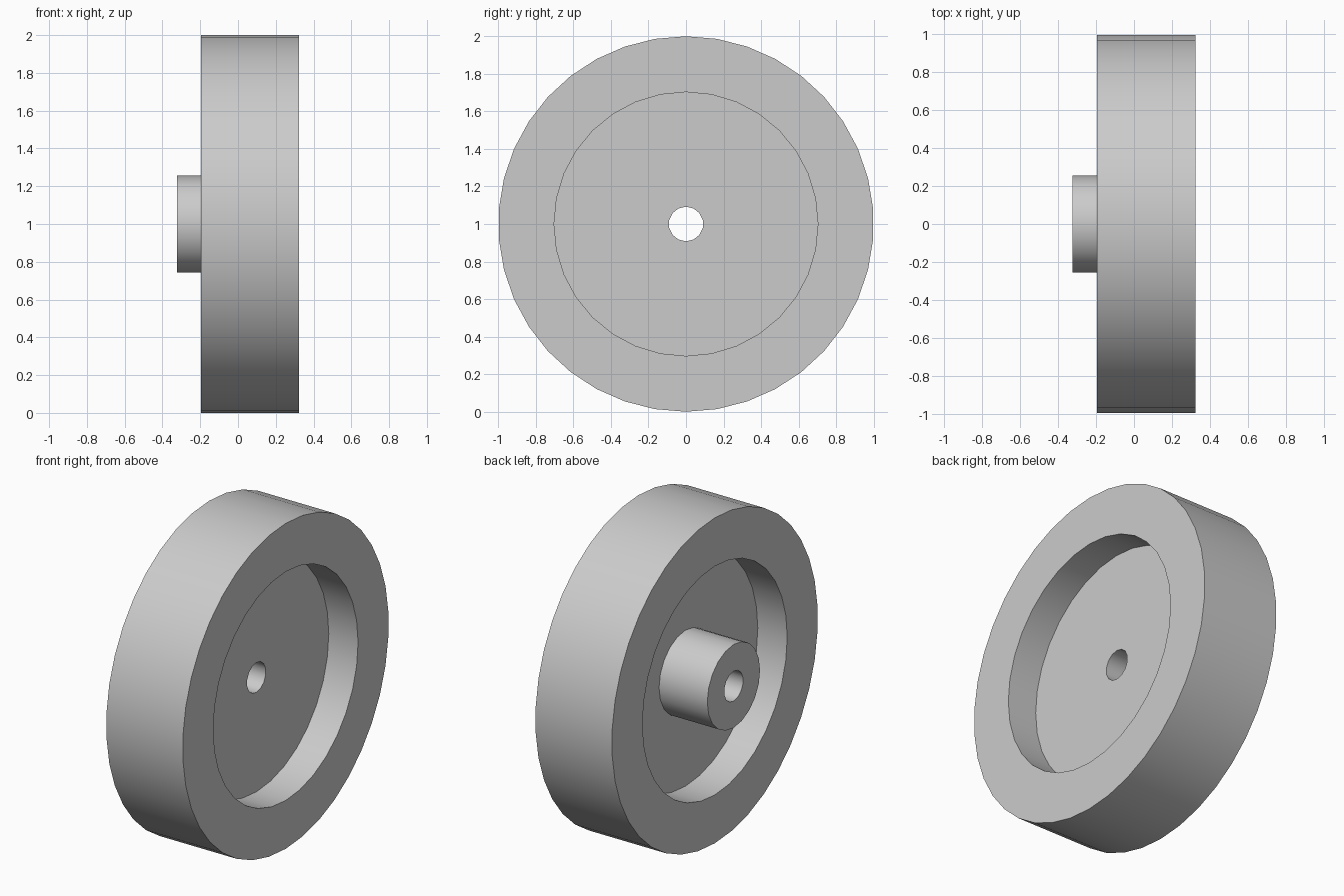
import bpy
import bmesh
import math

cube = bpy.data.objects.get("Cube")
if cube:
    bpy.data.objects.remove(cube, do_unlink=True)

# Colour
grey = bpy.data.materials.new("plain grey")
grey.use_nodes = True
colour = (0.6, 0.6, 0.6, 1)
grey.diffuse_color = colour
grey.node_tree.nodes["Principled BSDF"].inputs["Base Color"].default_value = colour

# Radius and number of sides of each round part
RIM, RECESS, HUB, BORE = (1.0, 38), (0.703, 32), (0.256, 20), (0.092, 14)

# Closed section of the wheel, as pairs of rings: (size, x start, x end)
walls = [
    (RIM, -0.196, 0.324),      # outer tread
    (RECESS, 0.324, 0.125),    # recess on the plain side
    (BORE, 0.125, -0.324),     # axle hole
    (HUB, -0.324, 0.004),      # hub
    (RECESS, 0.004, -0.196),   # recess on the hub side
]


def ring(bm, size, x):
    """A circle of vertices around the x axis, starting at the top."""
    radius, sides = size
    turns = [math.tau * i / sides for i in range(sides)]
    return [bm.verts.new((x, radius * math.sin(a), 1 + radius * math.cos(a)))
            for a in turns]


def loop_edges(bm, verts):
    return [bm.edges.get((v, verts[i - 1])) for i, v in enumerate(verts)]


bm = bmesh.new()

# Round walls
pairs = []
for size, x0, x1 in walls:
    a, b = ring(bm, size, x0), ring(bm, size, x1)
    for i in range(len(a)):
        bm.faces.new((a[i - 1], a[i], b[i], b[i - 1]))
    pairs.append((a, b))

# Flat ring faces joining each wall to the next
for i, (a, b) in enumerate(pairs):
    following = pairs[(i + 1) % len(pairs)][0]
    bmesh.ops.triangle_fill(
        bm, use_beauty=True, normal=(1, 0, 0),
        edges=loop_edges(bm, b) + loop_edges(bm, following))

bmesh.ops.recalc_face_normals(bm, faces=bm.faces)
mesh = bpy.data.meshes.new("wheel_with_hub")
bm.to_mesh(mesh)
bm.free()
mesh.materials.append(grey)

wheel = bpy.data.objects.new("wheel_with_hub", mesh)
bpy.context.collection.objects.link(wheel)
bpy.ops.object.select_all(action="DESELECT")
wheel.select_set(True)
bpy.context.view_layer.objects.active = wheel
bpy.ops.object.shade_smooth_by_angle(angle=math.radians(35))
